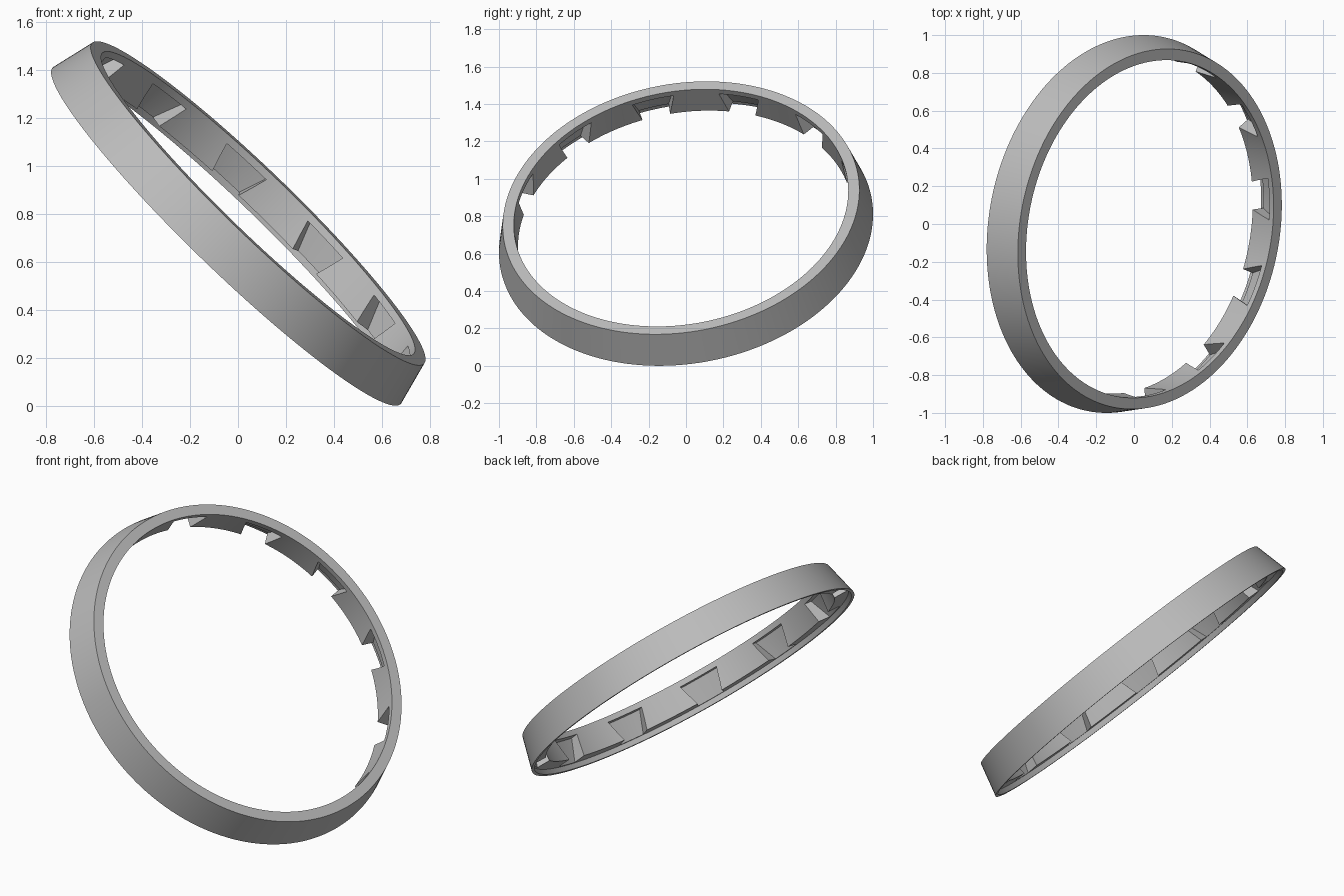
import bpy, bmesh, math
from mathutils import Vector, Matrix

cube = bpy.data.objects.get("Cube")
if cube:
    bpy.data.objects.remove(cube, do_unlink=True)

SEGMENTS = 180
POCKETS = 12

# Tilted frame: local z is the ring axis, local x points to the back
axis = Vector((0.688, -0.14, 0.712)).normalized()
side = Vector((0, 1, 0))
side = (side - axis * side.dot(axis)).normalized()
frame = Matrix((side, axis.cross(side), axis)).transposed().to_4x4()
frame.translation = (-0.047, 0, 0.709)


def polar(r, degrees, z):
    a = math.radians(degrees)
    return Vector((r * math.cos(a), r * math.sin(a), z))


def make_object(name, bm):
    bmesh.ops.recalc_face_normals(bm, faces=bm.faces)
    mesh = bpy.data.meshes.new(name)
    bm.to_mesh(mesh)
    bm.free()
    obj = bpy.data.objects.new(name, mesh)
    bpy.context.collection.objects.link(obj)
    return obj


def bridge(bm, loops, closed):
    """Join neighbouring loops of vertices with quads."""
    pairs = list(zip(loops, loops[1:]))
    if closed:
        pairs.append((loops[-1], loops[0]))
    for a, b in pairs:
        for i in range(len(a)):
            j = (i + 1) % len(a)
            bm.faces.new((a[i], a[j], b[j], b[i]))


# Ring band: conical outside, straight inside, thin lip below the inner shelf
profile = [(1.01, 0), (0.963, 0.19), (0.903, 0.19), (0.903, 0.03),
           (0.99, 0.03), (0.992, 0)]
bm = bmesh.new()
bridge(bm, [[bm.verts.new(polar(r, 360 * i / SEGMENTS, z)) for r, z in profile]
            for i in range(SEGMENTS)], True)
ring = make_object("ring_band", bm)

# Tapered pockets around the inside, open towards the lower shelf
bm = bmesh.new()
for p in range(POCKETS):
    centre = 10 + 360 * p / POCKETS
    loops = []
    for step in range(9):
        t = step / 4 - 1
        low, high = centre + 4.4 * t, centre + 7.2 * t
        loops.append([bm.verts.new(polar(r, a, z)) for r, a, z in (
            (0.85, low, 0.01), (0.985, low, 0.01),
            (0.95, high, 0.158), (0.85, high, 0.158))])
    bridge(bm, loops, False)
    bm.faces.new(loops[0])
    bm.faces.new(loops[-1])
cutter = make_object("pocket_cutter", bm)
cutter.hide_render = True

cut = ring.modifiers.new("pockets", 'BOOLEAN')
cut.operation = 'DIFFERENCE'
cut.solver = 'EXACT'
cut.object = cutter
bpy.context.view_layer.update()
bpy.ops.object.select_all(action='DESELECT')
ring.select_set(True)
bpy.context.view_layer.objects.active = ring
bpy.ops.object.modifier_apply(modifier=cut.name)
bpy.data.objects.remove(cutter, do_unlink=True)

# Plain grey finish
grey = bpy.data.materials.new("plain_grey")
grey.use_nodes = True
colour = (0.5, 0.5, 0.5, 1)
grey.diffuse_color = colour
grey.node_tree.nodes["Principled BSDF"].inputs["Base Color"].default_value = colour
ring.data.materials.clear()
ring.data.materials.append(grey)
for face in ring.data.polygons:
    face.material_index = 0

# Tilt into place and smooth the curved walls
ring.data.transform(frame)
bpy.ops.object.shade_smooth_by_angle(angle=math.radians(25))
